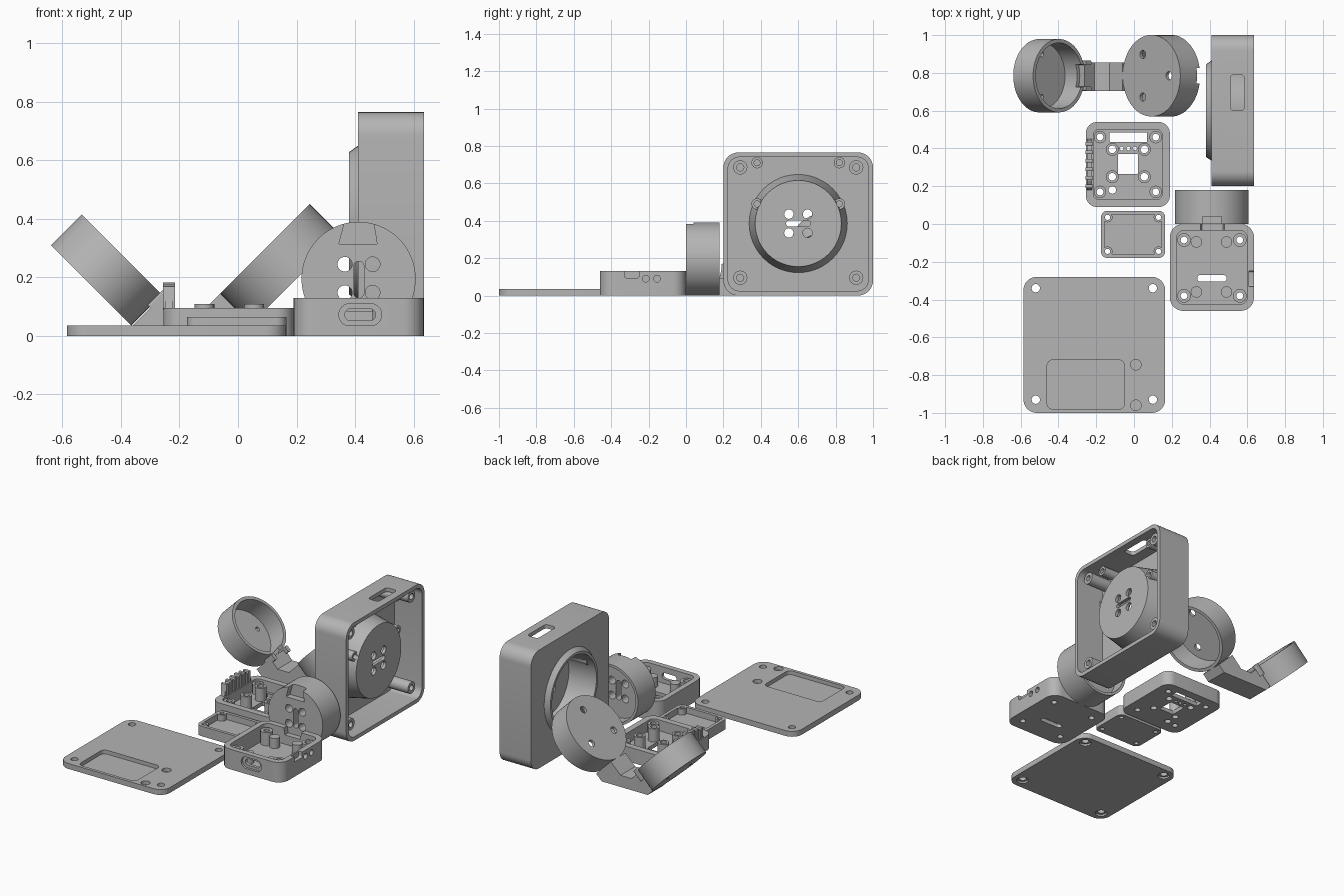
import bpy, bmesh, math
from mathutils import Matrix, Vector

cube = bpy.data.objects.get("Cube")
if cube:
    bpy.data.objects.remove(cube, do_unlink=True)

grey = bpy.data.materials.new("plain grey plastic")
grey.use_nodes = True
grey.diffuse_color = (0.46, 0.46, 0.46, 1)
grey.node_tree.nodes["Principled BSDF"].inputs["Base Color"].default_value = grey.diffuse_color


def frame(u, v, origin=(0, 0, 0)):
    """Sketch plane spanned by u and v; extrusion runs along u x v."""
    u, v = Vector(u).normalized(), Vector(v).normalized()
    matrix = Matrix((u, v, u.cross(v))).transposed().to_4x4()
    return Matrix.Translation(origin) @ matrix


FLAT = frame((1, 0, 0), (0, 1, 0))
SIDE = frame((0, 1, 0), (0, 0, 1))    # extrudes along +x
FRONT = frame((1, 0, 0), (0, 0, 1))   # extrudes along -y


def circle(x, y, r, count=48):
    steps = [math.tau * i / count for i in range(count)]
    return [(x + r * math.cos(a), y + r * math.sin(a)) for a in steps]


def rounded(left, right, low, high, r, steps=8):
    centres = [(right - r, high - r), (left + r, high - r), (left + r, low + r), (right - r, low + r)]
    points = []
    for corner, (x, y) in enumerate(centres):
        for i in range(steps + 1):
            a = math.pi / 2 * (corner + i / steps)
            points.append((x + r * math.cos(a), y + r * math.sin(a)))
    return points


def prism(name, points, start, end, plane=FLAT, taper=1):
    bm = bmesh.new()
    cx = sum(p[0] for p in points) / len(points)
    cy = sum(p[1] for p in points) / len(points)
    low = [bm.verts.new((x, y, start)) for x, y in points]
    high = [bm.verts.new((cx + (x - cx) * taper, cy + (y - cy) * taper, end)) for x, y in points]
    bm.faces.new(low)
    bm.faces.new(high)
    for i in range(len(points)):
        j = (i + 1) % len(points)
        bm.faces.new((low[i], low[j], high[j], high[i]))
    bm.transform(plane)
    bmesh.ops.recalc_face_normals(bm, faces=bm.faces)
    mesh = bpy.data.meshes.new(name)
    bm.to_mesh(mesh)
    bm.free()
    mesh.materials.append(grey)
    obj = bpy.data.objects.new(name, mesh)
    bpy.context.collection.objects.link(obj)
    return obj


def combine(body, tool, operation):
    mod = body.modifiers.new(operation.lower(), "BOOLEAN")
    mod.operation, mod.object, mod.solver = operation, tool, "EXACT"
    bpy.context.view_layer.objects.active = body
    bpy.ops.object.modifier_apply(modifier=mod.name)
    bpy.data.objects.remove(tool, do_unlink=True)


def cut(body, points, start, end, plane=FLAT, taper=1):
    combine(body, prism("cutter", points, start, end, plane, taper), "DIFFERENCE")


def add(body, points, start, end, plane=FLAT, taper=1):
    combine(body, prism("addition", points, start, end, plane, taper), "UNION")


def grid(xs, ys):
    return [(x, y) for x in xs for y in ys]


def drill(body, spots, r, start, end, plane=FLAT):
    for x, y in spots:
        cut(body, circle(x, y, r, 24), start, end, plane)


def posts(body, spots, r, start, end, plane=FLAT):
    for x, y in spots:
        add(body, circle(x, y, r, 24), start, end, plane)


# Flat cover plate with a shallow pocket
plate = prism("cover_plate", rounded(-.585, .165, -1, -.28, .07), 0, .035)
corners = grid((-.52, .1), (-.93, -.34))
drill(plate, corners, .022, -.01, .05)
drill(plate, corners, .036, -.01, .012)
cut(plate, rounded(-.46, -.05, -.98, -.72, .03), .01, .05)
drill(plate, [(.01, -.745), (.01, -.96)], .028, .012, .05)

# Large upright housing, open towards +x, with a dished round socket
box = prism("large_housing", rounded(.2, 1, 0, .765, .08), .41, .635, SIDE)
cut(box, rounded(.225, .975, .025, .74, .06), .437, .7, SIDE)
add(box, circle(.6, .385, .265), .41, .38, SIDE, .92)
add(box, circle(.6, .385, .265), .425, .587, SIDE, .87)
cut(box, circle(.6, .385, .228), .37, .567, SIDE, .93)
screws = grid((.29, .91), (.095, .685))
posts(box, screws, .038, .425, .605, SIDE)
drill(box, screws, .019, .5, .7, SIDE)
standoffs = grid((.38, .82), (.49, .71))
posts(box, standoffs, .03, .425, .57, SIDE)
drill(box, standoffs, .016, .5, .7, SIDE)
drill(box, grid((.55, .65), (.335, .435)), .025, .5, .7, SIDE)
cut(box, rounded(.535, .665, .37, .4, .014), .5, .7, SIDE)
cut(box, rounded(.51, .585, .6, .79, .02), .7, .8)

# Small open housing with a connector port
case = prism("port_housing", rounded(.19, .635, -.46, 0, .07), 0, .13)
cut(case, rounded(.225, .6, -.425, -.035, .04), .025, .2)
screws = grid((.265, .56), (-.38, -.085))
posts(case, screws, .036, .02, .11)
drill(case, screws, .018, -.01, .2)
posts(case, grid((.33, .49), (-.36, -.095)), .03, .02, .09)
cut(case, rounded(.335, .49, -.305, -.27, .016), -.01, .05)
cut(case, rounded(.345, .49, .035, .11, .036), .445, .5, FRONT)
cut(case, rounded(.365, .47, .052, .093, .02), .4, .5, FRONT)
drill(case, [(-.215, .09), (-.155, .09)], .018, .58, .7, SIDE)
cut(case, rounded(-.33, -.25, .095, .2, .01), .61, .7, SIDE)
cut(case, [(.34, .2), (.36, .085), (.47, .085), (.49, .2)], -.01, .06, FRONT)

# Upright round mount behind the port housing
mount = prism("round_mount", circle(.412, .195, .195, 64), -.18, 0, FRONT)
cut(mount, circle(.412, .195, .178, 64), -.2, -.1, FRONT)
bolts = grid((.365, .46), (.148, .245))
drill(mount, bolts, .025, -.2, .1, FRONT)
cut(mount, rounded(.396, .43, .13, .255, .016), -.2, .1, FRONT)
cut(mount, [(.345, .315), (.475, .315), (.46, .41), (.37, .41)], -.04, .05, FRONT)

# Small shallow tray
tray = prism("small_tray", rounded(-.175, .165, -.18, .07, .035), 0, .065)
cut(tray, rounded(-.155, .145, -.16, .05, .02), .025, .1)
screws = grid((-.14, .13), (-.145, .035))
posts(tray, screws, .026, .02, .065)
drill(tray, screws, .014, -.01, .1)

# Middle housing with central window
mid = prism("board_housing", rounded(-.255, .19, .09, .54, .06), 0, .095)
cut(mid, rounded(-.215, .15, .13, .5, .03), .025, .2)
screws = grid((-.18, .115), (.17, .46))
posts(mid, screws, .033, .02, .085)
drill(mid, screws, .018, -.01, .2)
bolts = grid((-.115, .055), (.25, .395))
posts(mid, bolts, .034, .02, .11)
drill(mid, bolts + [(-.115, .18)], .02, -.01, .2)
cut(mid, rounded(-.085, .02, .265, .37, .004), -.01, .2)
cut(mid, rounded(-.13, .07, .435, .485, .004), -.01, .2)
for i in range(3):
    drill(mid, [(-.065 + i * .035, .4)], .01, -.01, .2)

# Comb of fins along the left wall of the middle housing
add(mid, [(.17, .06), (.46, .06), (.44, .14), (.4, .165), (.23, .165), (.19, .14)], -.25, -.222, SIDE)
for i in range(6):
    y = .2 + i * .045
    top = .185 - .006 * abs(i - 2.5)
    add(mid, rounded(y - .01, y + .01, .09, top, .004, 2), -.256, -.216, SIDE)

# Bent arm joining the two tilted cups
arm = prism("bent_arm", [(-.36, .035), (-.325, 0), (.005, 0), (.045, .04), (-.06, .145),
                         (-.13, .075), (-.21, .075), (-.262, .133)], -.855, -.705, FRONT)

# Left cup opens up and to the right
tilt = frame((0, 1, 0), (-1, 0, 1), (-.502, .785, .173))
cup = prism("left_cup", circle(0, 0, .194, 64), 0, .148, tilt)
cut(cup, circle(0, 0, .174, 64), .02, .2, tilt)
drill(cup, grid((-.113, .113), (0,)), .014, -.05, .1, tilt)
cut(cup, rounded(-.06, .06, -.25, -.15, .004), .11, .2, tilt)
for y in (-.068, .068):
    prism("cup_clip", rounded(y - .012, y + .012, -.225, -.185, .006), .09, .165, tilt)

# Right cup opens down and to the right
tilt = frame((0, 1, 0), (1, 0, 1), (.0925, .785, .2975))
cup = prism("right_cup", circle(0, 0, .216, 64), 0, .148, tilt)
cut(cup, circle(0, 0, .196, 64), .02, .2, tilt)
drill(cup, [(-.113, -.065), (.113, -.065), (0, .13)], .022, -.05, .1, tilt)
cut(cup, rounded(-.04, .04, .17, .25, .004), .125, .2, tilt)

# Smooth the round walls, keep edges crisp
for obj in bpy.context.collection.objects:
    if obj.type == "MESH":
        obj.select_set(True)
        bpy.context.view_layer.objects.active = obj
bpy.ops.object.shade_smooth_by_angle(angle=math.radians(30))
